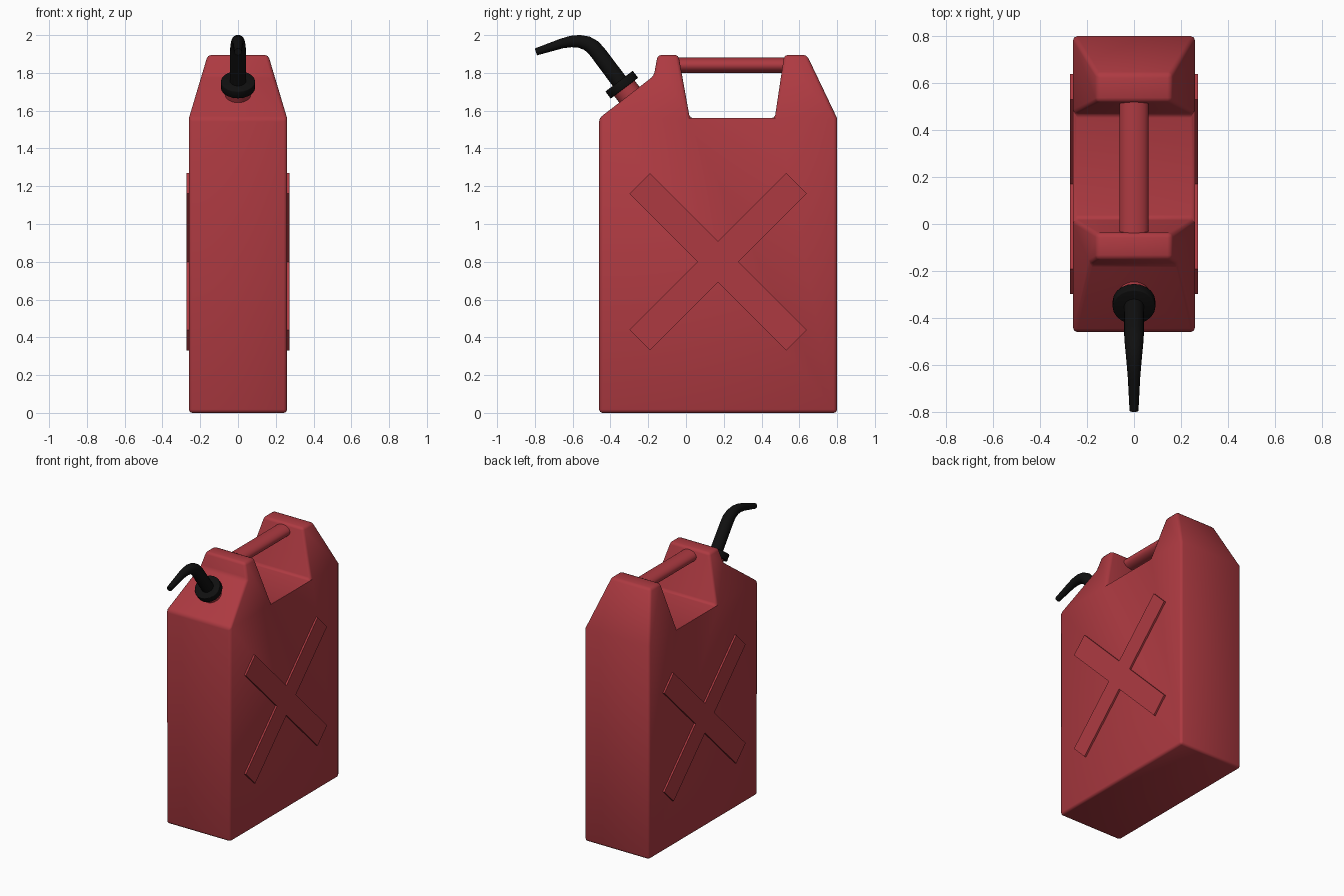
import bpy, bmesh, math
from mathutils import Vector

if "Cube" in bpy.data.objects:
    bpy.data.objects.remove(bpy.data.objects["Cube"])


def material(name, color):
    m = bpy.data.materials.new(name)
    m.diffuse_color = (*color, 1)
    m.use_nodes = True
    m.node_tree.nodes["Principled BSDF"].inputs["Base Color"].default_value = m.diffuse_color
    return m


RED = material("red plastic", (0.42, 0.042, 0.053))
BLACK = material("black plastic", (0.005, 0.005, 0.005))


def finish(name, bm, mat, bevel=0, segments=2):
    bmesh.ops.recalc_face_normals(bm, faces=bm.faces)
    me = bpy.data.meshes.new(name)
    bm.to_mesh(me)
    bm.free()
    me.materials.append(mat)
    ob = bpy.data.objects.new(name, me)
    bpy.context.collection.objects.link(ob)
    bpy.context.view_layer.objects.active = ob
    ob.select_set(True)
    if bevel:
        mod = ob.modifiers.new("bevel", "BEVEL")
        mod.width, mod.segments = bevel, segments
        mod.limit_method, mod.angle_limit = "ANGLE", math.radians(28)
        bpy.ops.object.modifier_apply(modifier=mod.name)
    bpy.ops.object.shade_smooth_by_angle(angle=math.radians(50))
    ob.select_set(False)
    return ob


def tube(name, rings, mat, sides=24, bevel=0):
    """Loft in the x = 0 plane; rings are (y, z, radius across x, radius in plane)."""
    bm = bmesh.new()
    loops = []
    for i, (y, z, rx, rn) in enumerate(rings):
        a, b = rings[max(i - 1, 0)], rings[min(i + 1, len(rings) - 1)]
        t = Vector((0, b[0] - a[0], b[1] - a[1])).normalized()
        n = Vector((0, -t.z, t.y))
        ang = [2 * math.pi * k / sides for k in range(sides)]
        loops.append([bm.verts.new(Vector((rx * math.cos(u), y, z)) + n * rn * math.sin(u))
                      for u in ang])
    for p, q in zip(loops, loops[1:]):
        for k in range(sides):
            j = (k + 1) % sides
            bm.faces.new((p[k], p[j], q[j], q[k]))
    bm.faces.new(loops[0])
    bm.faces.new(loops[-1])
    return finish(name, bm, mat, bevel)


# can body: side outline, narrowing above the shoulder
SHOULDER = 1.56
outline = [(-.46, 0), (.80, 0), (.80, SHOULDER), (.64, 1.895), (.52, 1.895), (.47, SHOULDER),
           (.02, SHOULDER), (-.04, 1.895), (-.15, 1.895), (-.17, 1.785), (-.46, SHOULDER)]


def half_width(z):
    return .26 - .10 * max(0, z - SHOULDER) / .335


bm = bmesh.new()
sides = [[bm.verts.new((s * half_width(z), y, z)) for y, z in outline] for s in (-1, 1)]
for v in sides:
    for idx in ((0, 1, 2, 5, 6, 10), (2, 3, 4, 5), (6, 7, 8, 9, 10)):
        bm.faces.new([v[i] for i in idx])
n = len(outline)
for i in range(n):
    j = (i + 1) % n
    bm.faces.new((sides[0][i], sides[0][j], sides[1][j], sides[1][i]))
finish("can_body", bm, RED, 0.018)

# raised cross on both sides
cy, cz, arm, half = .17, .80, .587, .0765
cross = []
for k in range(4):
    a = math.radians(45 + 90 * k)
    for u, w in ((arm, -half), (arm, half), (half, half)):
        cross.append((cy + u * math.cos(a) - w * math.sin(a),
                      cz + u * math.sin(a) + w * math.cos(a)))
for s, side in ((-1, "left"), (1, "right")):
    bm = bmesh.new()
    inner = [bm.verts.new((s * .255, y, z)) for y, z in cross]
    outer = [bm.verts.new((s * .273, y, z)) for y, z in cross]
    bm.faces.new(inner)
    bm.faces.new(outer)
    for i in range(12):
        j = (i + 1) % 12
        bm.faces.new((inner[i], inner[j], outer[j], outer[i]))
    finish("cross_" + side, bm, RED)

# carrying handle
tube("handle", [(-.07, 1.84, .062, .041), (.56, 1.84, .062, .041)], RED, 32)

# filler neck and screw collar, square to the sloping front
axis = Vector((-.604, .797))
base = Vector((-.299, 1.683))


def on_axis(d, r):
    p = base + axis * d
    return (p.x, p.y, r, r)


tube("filler_neck", [on_axis(-.03, .068), on_axis(.055, .068)], RED, 24)
tube("collar", [on_axis(.045, .091), on_axis(.092, .091)], BLACK, 20, 0.004)

# bent, tapering spout
path = [(-.345, 1.745, .043), (-.465, 1.905, .042), (-.492, 1.936, .041), (-.525, 1.957, .038),
        (-.565, 1.967, .034), (-.61, 1.966, .030), (-.66, 1.955, .026), (-.795, 1.911, .019)]
tube("spout", [(y, z, r, r) for y, z, r in path], BLACK, 20)
